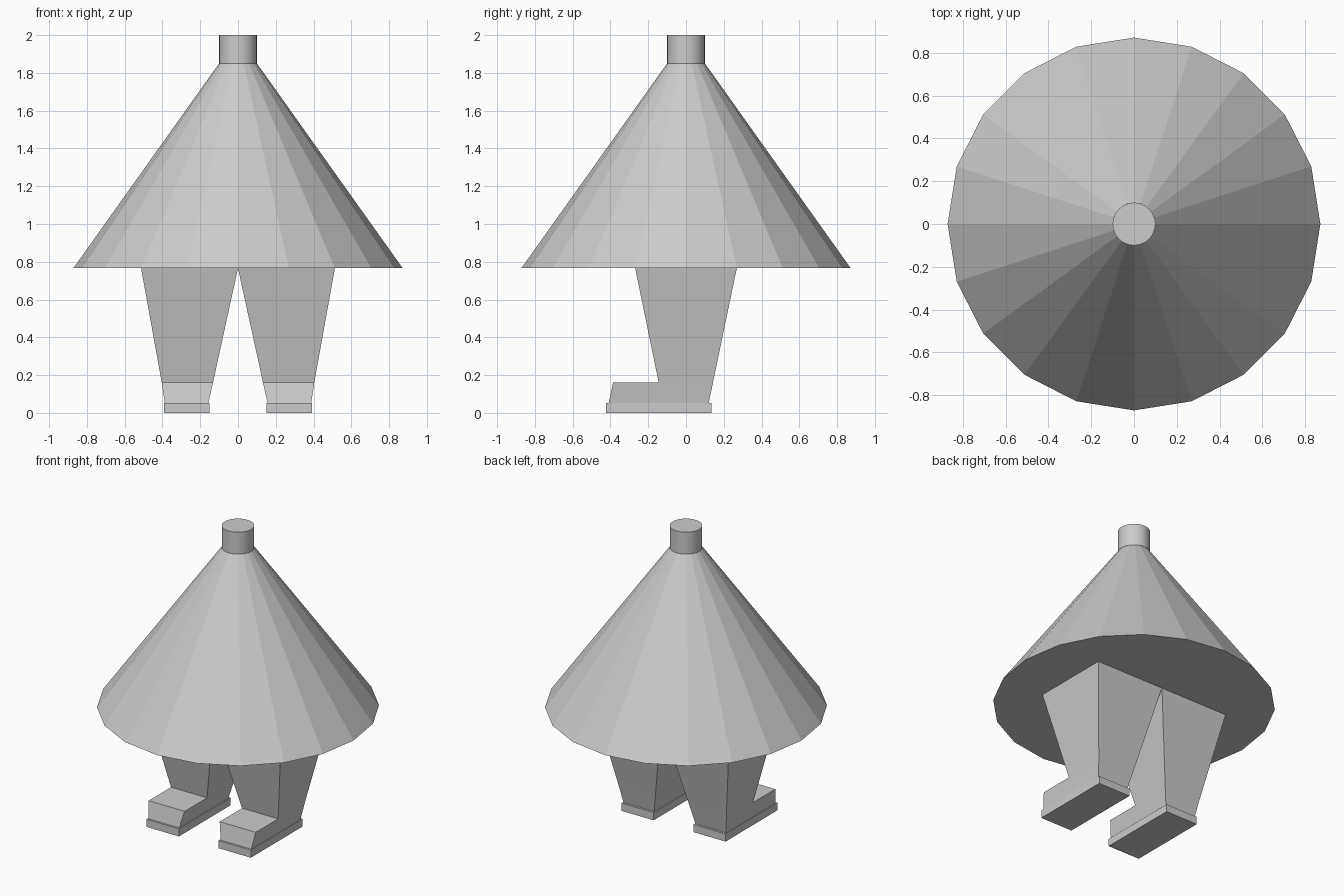
import bpy, bmesh

if "Cube" in bpy.data.objects:
    bpy.data.objects.remove(bpy.data.objects["Cube"])

def finish(bm, name, mirror=False):
    bmesh.ops.recalc_face_normals(bm, faces=bm.faces)
    mesh = bpy.data.meshes.new(name)
    bm.to_mesh(mesh)
    bm.free()
    obj = bpy.data.objects.new(name, mesh)
    bpy.context.collection.objects.link(obj)
    if mirror:
        mod = obj.modifiers.new("Mirror", 'MIRROR')
        mod.use_mirror_merge = False
    return obj

def add_ring(bm, x0, x1, y0, y1, z):
    return [bm.verts.new((x, y, z)) for x, y in ((x0, y0), (x1, y0), (x1, y1), (x0, y1))]

def loft(bm, sections):
    """Join rectangular sections; returns the front face of the lowest segment."""
    rings = [add_ring(bm, *s) for s in sections]
    bm.faces.new(rings[0])
    bm.faces.new(rings[-1])
    front = None
    for a, b in zip(rings, rings[1:]):
        for i in range(4):
            j = (i + 1) % 4
            face = bm.faces.new((a[i], a[j], b[j], b[i]))
            front = front or face
    return front

def frustum(name, sides, r0, r1, z0, z1):
    bpy.ops.mesh.primitive_cone_add(vertices=sides, radius1=r0, radius2=r1,
                                    depth=z1 - z0, location=(0, 0, (z0 + z1) / 2))
    bpy.context.object.name = name
    return bpy.context.object

# Conical body and top stub
frustum("cone_body", 20, 0.872, 0.1, 0.766, 1.85)
stub = frustum("top_stub", 32, 0.1, 0.1, 1.85, 2.0)
bpy.ops.object.shade_smooth_by_angle()

# Tapered legs with the toe extruded forward from the ankle
bm = bmesh.new()
ankle_front = loft(bm, [(0.157, 0.387, -0.122, 0.12, 0.05),
                        (0.132, 0.404, -0.145, 0.143, 0.162),
                        (0.0, 0.513, -0.269, 0.269, 0.766)])
bm.normal_update()
toe = bmesh.ops.extrude_discrete_faces(bm, faces=[ankle_front])["faces"][0]
for v in toe.verts:
    v.co.y = -0.41 if v.co.z < 0.1 else -0.386
finish(bm, "leg_and_shoe", mirror=True)

# Soles
bm = bmesh.new()
loft(bm, [(0.15, 0.393, -0.423, 0.135, 0.0), (0.15, 0.393, -0.423, 0.135, 0.052)])
finish(bm, "shoe_sole", mirror=True)
